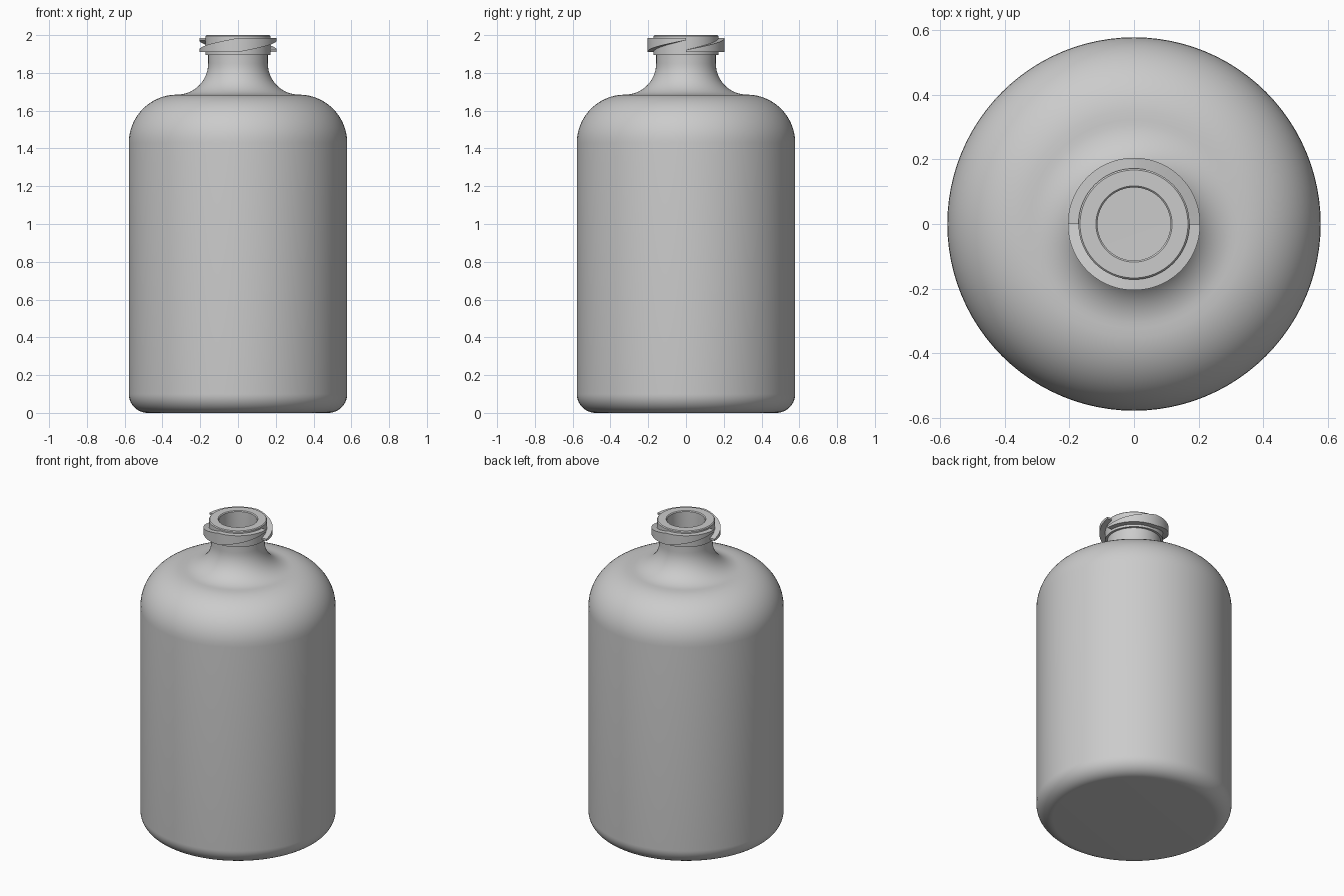
import bpy, bmesh, math
from math import cos, sin, pi, radians

cube = bpy.data.objects.get("Cube")
if cube:
    bpy.data.objects.remove(cube, do_unlink=True)

# Single grey material
grey = bpy.data.materials.new("plain_grey")
grey.use_nodes = True
colour = (0.6, 0.6, 0.6, 1)
grey.diffuse_color = colour
grey.node_tree.nodes["Principled BSDF"].inputs["Base Color"].default_value = colour


def arc(cx, cz, r, start, end, steps=14):
    """Points of a circular arc in the (radius, height) plane."""
    angles = [radians(start + (end - start) * i / steps) for i in range(steps + 1)]
    return [(cx + r * cos(a), cz + r * sin(a)) for a in angles]


def finish(name, bm):
    bmesh.ops.recalc_face_normals(bm, faces=bm.faces)
    mesh = bpy.data.meshes.new(name)
    bm.to_mesh(mesh)
    bm.free()
    mesh.materials.append(grey)
    obj = bpy.data.objects.new(name, mesh)
    bpy.context.collection.objects.link(obj)
    bpy.ops.object.select_all(action='DESELECT')
    obj.select_set(True)
    bpy.context.view_layer.objects.active = obj
    bpy.ops.object.shade_smooth_by_angle(angle=radians(35))
    return obj


def lathe(name, profile, segments=96):
    bm = bmesh.new()
    verts = [bm.verts.new((r, 0, z)) for r, z in profile]
    edges = [bm.edges.new(pair) for pair in zip(verts, verts[1:])]
    bmesh.ops.spin(bm, geom=verts + edges, axis=(0, 0, 1), cent=(0, 0, 0),
                   angle=2 * pi, steps=segments, use_merge=True)
    bmesh.ops.remove_doubles(bm, verts=bm.verts, dist=0.0001)
    return finish(name, bm)


# Hollow bottle: outside from base to rim, then inside back down to the floor
R = 0.578
outside = ([(0, 0)] + arc(R - 0.1, 0.1, 0.1, -90, 0)
           + arc(R - 0.255, 1.43, 0.255, 0, 90)
           + arc(0.323, 1.85, 0.165, 270, 180)
           + [(0.158, 1.895), (0.172, 1.895), (0.172, 1.995), (0.167, 2.0)])
inside = ([(0.118, 2.0), (0.113, 1.995), (0.113, 1.85)]
          + arc(0.323, 1.85, 0.21, 180, 270)
          + arc(R - 0.255, 1.43, 0.21, 90, 0)
          + arc(R - 0.1, 0.1, 0.055, 0, -90) + [(0, 0.045)])
lathe("bottle", outside + inside)

# Two half-turn threads: the top climbs first, then the underside follows
LOW, HIGH, TIP = 1.91, 1.985, 0.012


def thread(name, start, steps=48):
    bm = bmesh.new()
    rings = []
    for i in range(steps + 1):
        t = i / steps
        a = start + pi * t
        top = LOW + TIP + (HIGH - LOW - TIP) * min(1, 2 * t)
        bottom = LOW + (HIGH - LOW - TIP) * max(0, 2 * t - 1)
        section = [(0.165, bottom), (0.205, bottom), (0.205, top), (0.165, top)]
        rings.append([bm.verts.new((r * cos(a), r * sin(a), z)) for r, z in section])
    for a, b in zip(rings, rings[1:]):
        for k in range(4):
            n = (k + 1) % 4
            bm.faces.new((a[k], a[n], b[n], b[k]))
    bm.faces.new(rings[0])
    bm.faces.new(rings[-1])
    return finish(name, bm)


thread("back_thread", 0)
thread("front_thread", pi)
